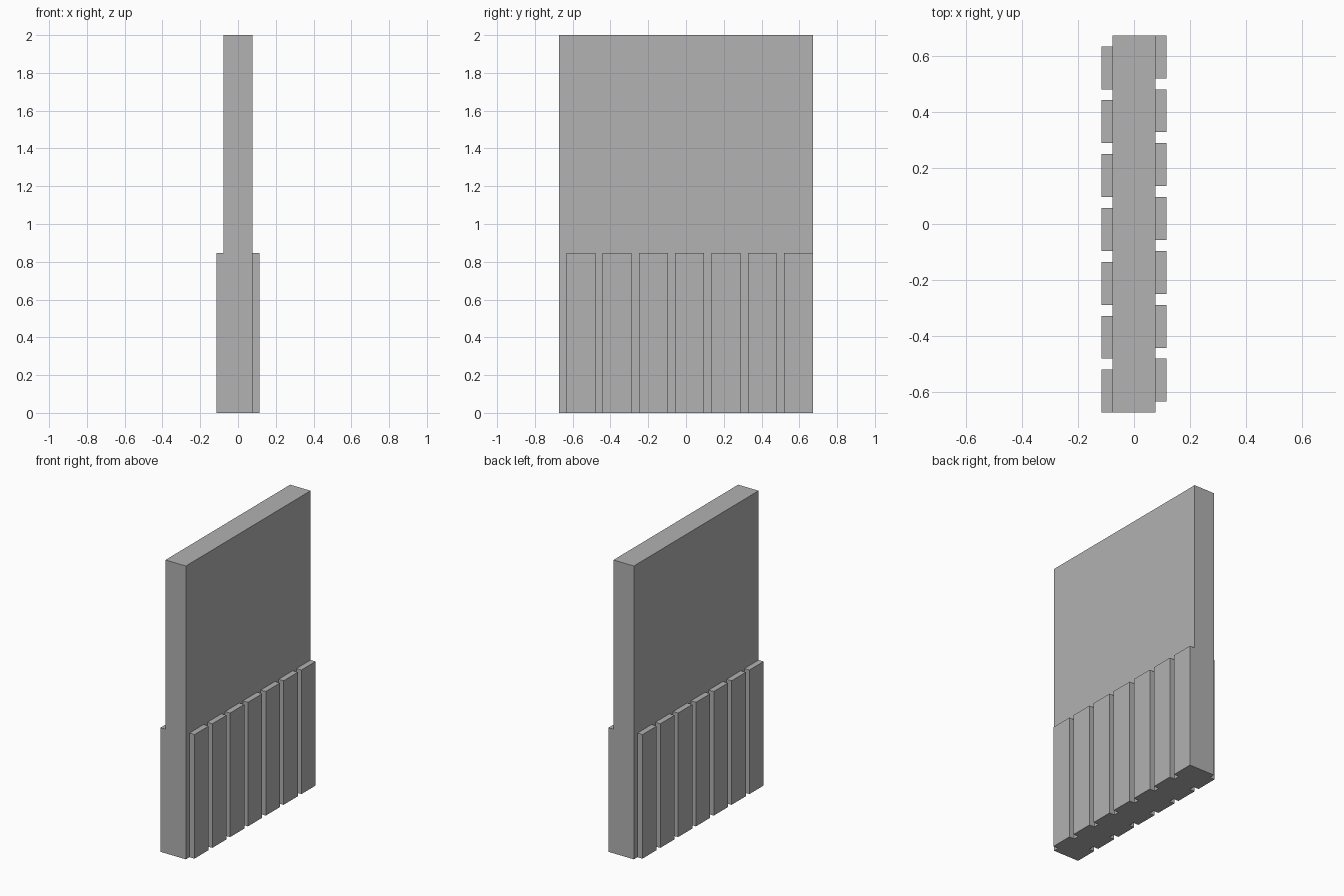
import bpy, bmesh

if "Cube" in bpy.data.objects:
    bpy.data.objects.remove(bpy.data.objects["Cube"])

X, Y = 0.077, 0.672            # half thickness and half width of the panel
H, STEP_H = 2.0, 0.846         # full height, height of the raised strips
DEPTH, WIDTH, PITCH, COUNT = 0.038, 0.153, 0.192, 7


def extrude(bm, faces, offset):
    out = bmesh.ops.extrude_face_region(bm, geom=faces)["geom"]
    verts = [g for g in out if isinstance(g, bmesh.types.BMVert)]
    bmesh.ops.translate(bm, verts=verts, vec=offset)
    return [g for g in out if isinstance(g, bmesh.types.BMFace)]


# Strip edges along the right side, running from the back edge to the front
starts = [Y - i * PITCH for i in range(COUNT)]
cuts = [y for s in starts for y in (s, s - WIDTH)] + [-Y]

# Panel footprint: the left side is the right side turned half a circle
bm = bmesh.new()
right = [(X, y) for y in cuts]
outline = right + [(-x, -y) for x, y in right]
base = bm.faces.new([bm.verts.new((x, y, 0)) for x, y in outline])
low_top = extrude(bm, [base], (0, 0, STEP_H))
bmesh.ops.holes_fill(bm, edges=bm.edges[:], sides=0)

# Upper panel
extrude(bm, low_top, (0, 0, H - STEP_H))

# Raised strips, staggered between the two sides
for side in (1, -1):
    strips = []
    for f in bm.faces:
        c = f.calc_center_median()
        on_side = abs(c.x - side * X) < 0.001 and c.z < STEP_H - 0.01
        if on_side and any(abs(side * c.y - (s - WIDTH / 2)) < 0.005 for s in starts):
            strips.append(f)
    extrude(bm, strips, (side * DEPTH, 0, 0))

# Merge flat neighbouring faces
bmesh.ops.dissolve_limit(bm, angle_limit=0.01, verts=bm.verts[:], edges=bm.edges[:])
bmesh.ops.recalc_face_normals(bm, faces=bm.faces[:])
mesh = bpy.data.meshes.new("ribbed_panel")
bm.to_mesh(mesh)
bm.free()
panel = bpy.data.objects.new("ribbed_panel", mesh)
bpy.context.collection.objects.link(panel)

# Darker grey
grey = bpy.data.materials.new("dark_grey")
grey.diffuse_color = (0.445, 0.445, 0.445, 1)
grey.use_nodes = True
grey.node_tree.nodes["Principled BSDF"].inputs["Base Color"].default_value = grey.diffuse_color
mesh.materials.append(grey)
